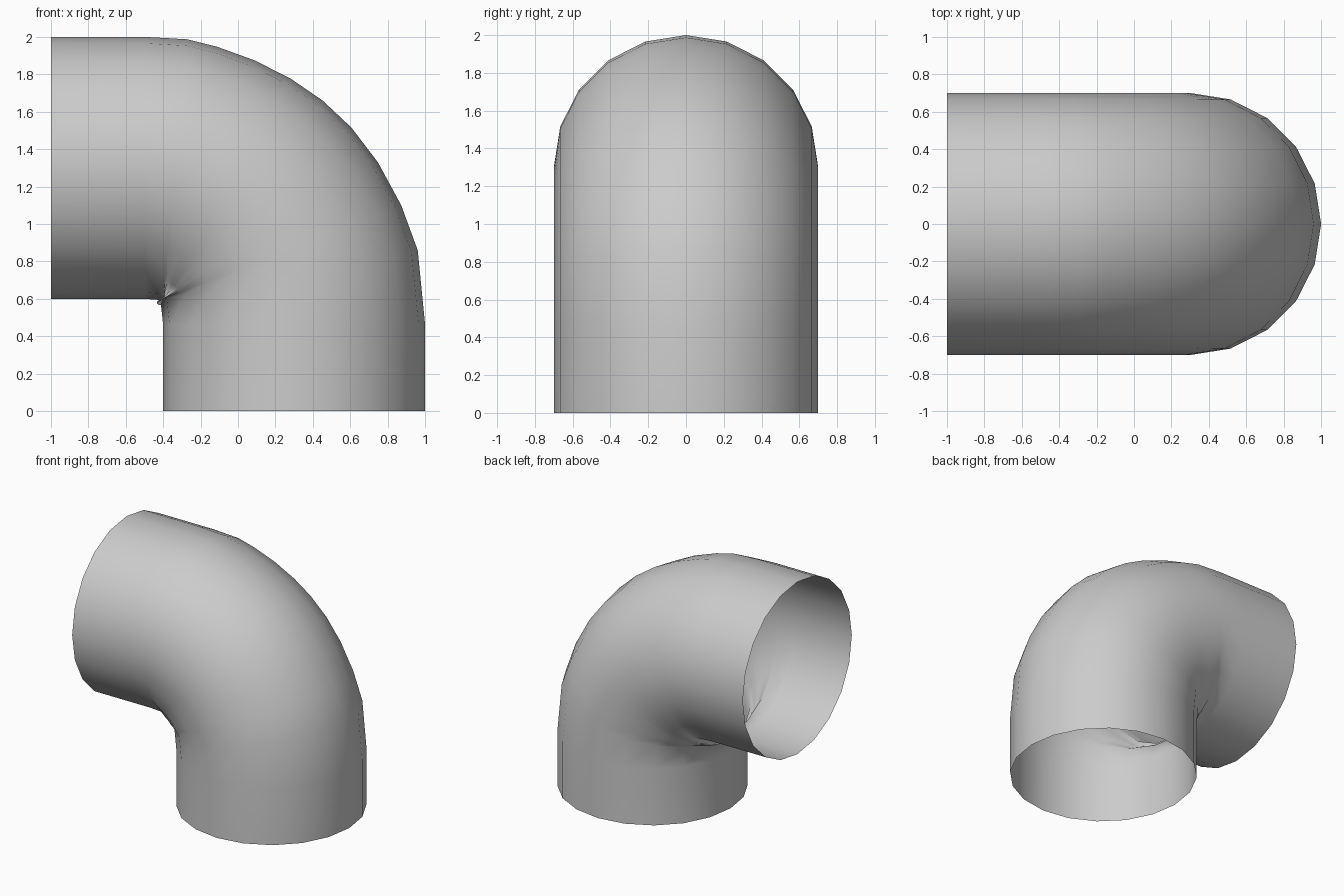
import bpy, bmesh
from math import sin, cos, pi, radians
from mathutils import Vector

if "Cube" in bpy.data.objects:
    bpy.data.objects.remove(bpy.data.objects["Cube"])

SIDES, R = 20, 0.7
CORNER = Vector((-0.4, 0, 0.6))      # inner corner of the elbow


def add_ring(bm, centre, angle):
    # circle whose outward direction lies in the xz plane at the given angle
    out = Vector((cos(angle), 0, sin(angle)))
    side = Vector((0, 1, 0))
    return [bm.verts.new(centre + R * (cos(a) * out + sin(a) * side))
            for a in (2 * pi * i / SIDES for i in range(SIDES))]


# stations: straight lower leg, tight bend, straight upper leg
stations = [(Vector((0.3, 0, 0)), 0), (Vector((0.3, 0, 0.46)), 0)]
for deg, outer in ((10.8, 1.385), (21.5, 1.367), (32.5, 1.36), (42.3, 1.36),
                   (51.2, 1.36), (60, 1.36), (69, 1.365), (78, 1.378), (84.7, 1.393)):
    a = radians(deg)
    stations.append((CORNER + (outer - R) * Vector((cos(a), 0, sin(a))), a))
stations += [(Vector((-0.5, 0, 1.3)), pi / 2), (Vector((-1, 0, 1.3)), pi / 2)]

# open-ended pipe skin
bm = bmesh.new()
rings = [add_ring(bm, c, a) for c, a in stations]
for lo, hi in zip(rings, rings[1:]):
    for i in range(SIDES):
        j = (i + 1) % SIDES
        bm.faces.new((lo[i], lo[j], hi[j], hi[i])).smooth = True
mesh = bpy.data.meshes.new("pipe_elbow")
bm.to_mesh(mesh)
bm.free()
bpy.context.collection.objects.link(bpy.data.objects.new("pipe_elbow", mesh))
